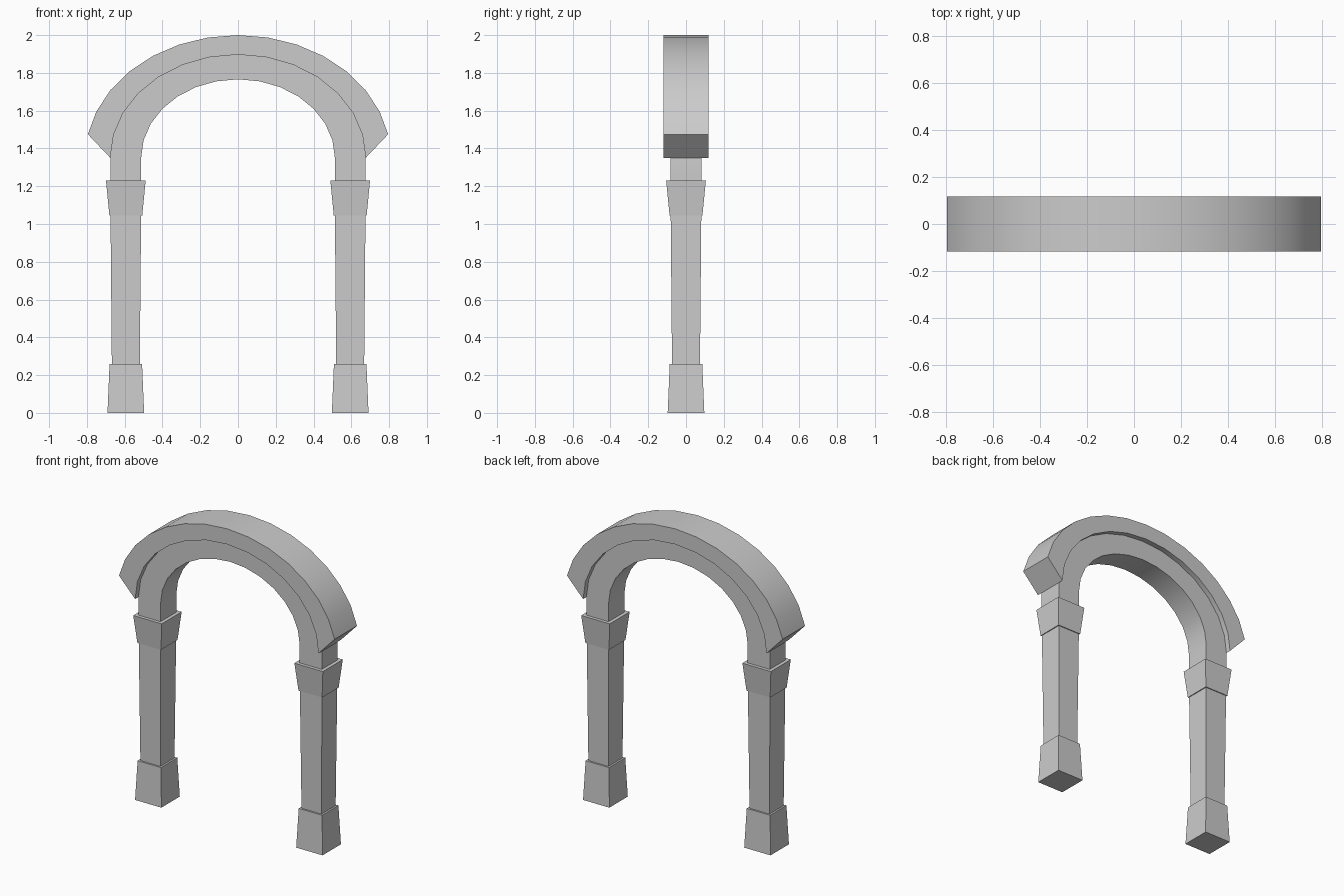
import bpy, bmesh
from math import sin, cos, pi, radians

if "Cube" in bpy.data.objects:
    bpy.data.objects.remove(bpy.data.objects["Cube"], do_unlink=True)

stone = bpy.data.materials.new("grey stone")
stone.use_nodes = True
grey = (0.6, 0.6, 0.6, 1)
stone.diffuse_color = grey
stone.node_tree.nodes["Principled BSDF"].inputs["Base Color"].default_value = grey

SPRING = 1.35      # height where the arch starts to curve
COLUMN_X = 0.594
STEPS = 14


def finish(name, bm):
    bmesh.ops.recalc_face_normals(bm, faces=bm.faces)
    mesh = bpy.data.meshes.new(name)
    bm.to_mesh(mesh)
    bm.free()
    mesh.materials.append(stone)
    obj = bpy.data.objects.new(name, mesh)
    bpy.context.collection.objects.link(obj)
    return obj


def tapered_block(name, x, z0, z1, half0, half1):
    """Square block whose half width changes from bottom to top."""
    bm = bmesh.new()
    bmesh.ops.create_cube(bm, size=2)
    for v in bm.verts:
        top = v.co.z > 0
        half = half1 if top else half0
        v.co = (x + v.co.x * half, v.co.y * half, z1 if top else z0)
    return finish(name, bm)


def ellipse(a, b, start=0.0):
    """Points of a half ellipse above the spring line, left to right."""
    angles = [start + (pi - 2 * start) * i / STEPS for i in range(STEPS + 1)]
    return [(a * cos(t), SPRING + b * sin(t)) for t in angles]


def band(name, inner, outer, half_depth):
    """Solid band between two matching curves, extruded front to back."""
    bm = bmesh.new()
    rings = []
    for (xi, zi), (xo, zo) in zip(inner, outer):
        rings.append([bm.verts.new(p) for p in (
            (xi, -half_depth, zi), (xo, -half_depth, zo),
            (xo, half_depth, zo), (xi, half_depth, zi))])
    for r, s in zip(rings, rings[1:]):
        for k in range(4):
            n = (k + 1) % 4
            bm.faces.new((r[k], r[n], s[n], s[k]))
    bm.faces.new(rings[0])
    bm.faces.new(rings[-1])
    obj = finish(name, bm)
    bpy.ops.object.select_all(action="DESELECT")
    bpy.context.view_layer.objects.active = obj
    obj.select_set(True)
    bpy.ops.object.shade_smooth_by_angle(angle=radians(30))
    return obj


# Columns: base, shaft and capital on each side
for side, x in (("left", COLUMN_X), ("right", -COLUMN_X)):
    tapered_block(side + "_base", x, 0, 0.26, 0.097, 0.086)
    tapered_block(side + "_shaft", x, 0.26, 1.045, 0.074, 0.081)
    tapered_block(side + "_capital", x, 1.045, 1.23, 0.087, 0.105)

# Arch with straight legs that stand on the capitals
def with_legs(curve):
    return [(curve[0][0], 1.23)] + curve + [(curve[-1][0], 1.23)]

soffit, back = ellipse(0.513, 0.416), ellipse(0.676, 0.547)
band("arch", with_legs(soffit), with_legs(back), 0.083)

# Hood moulding that wraps the arch, with slanted ends
band("hood", back, ellipse(0.81, 0.65, radians(11.1)), 0.118)
